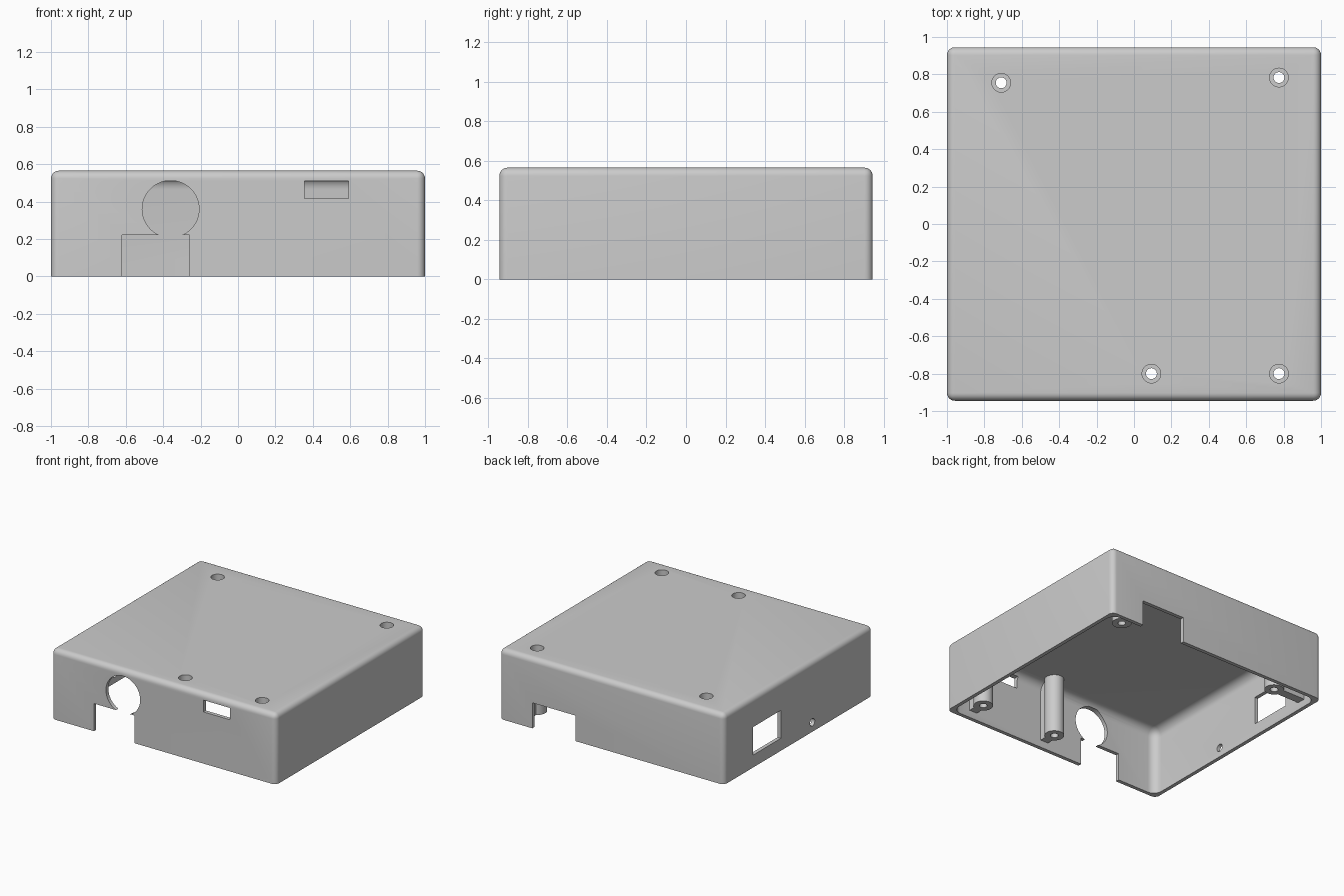
import bpy, bmesh, math
from mathutils import Matrix, Vector

cube = bpy.data.objects.get("Cube")
if cube:
    bpy.data.objects.remove(cube, do_unlink=True)

HX, HY, H = 1.0, 0.945, 0.565      # half width, half depth, height
WALL = 0.03

grey = bpy.data.materials.new("light_grey_plastic")
grey.use_nodes = True
color = (0.6, 0.6, 0.6, 1)
grey.diffuse_color = color
grey.node_tree.nodes["Principled BSDF"].inputs["Base Color"].default_value = color


def finish(bm, name):
    mesh = bpy.data.meshes.new(name)
    bmesh.ops.recalc_face_normals(bm, faces=bm.faces)
    bm.to_mesh(mesh)
    bm.free()
    mesh.materials.append(grey)
    obj = bpy.data.objects.new(name, mesh)
    bpy.context.collection.objects.link(obj)
    return obj


def box(name, x, y, z, radius=0):
    """Box from (min, max) ranges; radius rounds every edge except the bottom ones."""
    bm = bmesh.new()
    size = Vector([r[1] - r[0] for r in (x, y, z)])
    mid = Vector([(r[1] + r[0]) / 2 for r in (x, y, z)])
    bmesh.ops.create_cube(bm, size=1, matrix=Matrix.Translation(mid) @ Matrix.Diagonal(size).to_4x4())
    if radius:
        edges = [e for e in bm.edges if max(v.co.z for v in e.verts) > mid.z]
        bmesh.ops.bevel(bm, geom=edges, offset=radius, segments=6, profile=0.5, affect='EDGES')
    return finish(bm, name)


def cylinder(name, radius, start, end, sides=40):
    start, end = Vector(start), Vector(end)
    axis = end - start
    bm = bmesh.new()
    turn = axis.to_track_quat('Z', 'Y').to_matrix().to_4x4()
    bmesh.ops.create_cone(bm, cap_ends=True, segments=sides, radius1=radius, radius2=radius,
                          depth=axis.length, matrix=Matrix.Translation((start + end) / 2) @ turn)
    return finish(bm, name)


def combine(target, tool, operation):
    """Apply a boolean and remove the tool object."""
    mod = target.modifiers.new("boolean", 'BOOLEAN')
    mod.operation, mod.solver, mod.object = operation, 'EXACT', tool
    bpy.context.view_layer.objects.active = target
    bpy.ops.object.modifier_apply(modifier=mod.name)
    bpy.data.objects.remove(tool, do_unlink=True)


# Hollow shell, open at the bottom
case = box("case_cover", (-HX, HX), (-HY, HY), (0, H), 0.042)
ix, iy = HX - WALL, HY - WALL
combine(case, box("cavity", (-ix, ix), (-iy, iy), (-0.3, H - WALL), 0.07), 'DIFFERENCE')

# Screw posts, each with a rib to the wall it stands by
FOOT, RIB = 0.06, 0.035
posts = [(-0.71, 0.755, 'left'), (0.775, 0.783, 'back'),
         (0.093, -0.8, 'front'), (0.775, -0.8, 'front')]
reach = WALL / 2
for px, py, wall in posts:
    if wall == 'left':
        xs, ys = (-HX + reach, px), (py - RIB, py + RIB)
    else:
        xs = (px - RIB, px + RIB)
        ys = (py, HY - reach) if wall == 'back' else (-HY + reach, py)
    combine(case, box("rib", xs, ys, (FOOT, H - reach)), 'UNION')
    combine(case, cylinder("post", 0.072, (px, py, FOOT), (px, py, H - 0.012)), 'UNION')

# Screw holes with a deep wider bore from the top
for px, py, wall in posts:
    combine(case, cylinder("bore", 0.05, (px, py, 0.13), (px, py, 1)), 'DIFFERENCE')
    combine(case, cylinder("hole", 0.029, (px, py, -0.1), (px, py, 0.3)), 'DIFFERENCE')

# Wall openings
front, back, left = (-1.2, -0.9), (0.9, 1.2), (-1.2, -0.94)
openings = [
    box("front_notch", (-0.62, -0.26), front, (-0.1, 0.222)),
    cylinder("front_round", 0.152, (-0.36, -1.2, 0.36), (-0.36, -0.9, 0.36), 64),
    box("front_slot", (0.355, 0.59), front, (0.415, 0.51)),
    box("back_notch", (0.32, 0.705), back, (-0.1, 0.205)),
    box("side_window", left, (0.225, 0.578), (0.1, 0.325)),
    cylinder("side_hole", 0.03, (-1.2, -0.177, 0.076), (-0.94, -0.177, 0.076)),
]
for tool in openings:
    combine(case, tool, 'DIFFERENCE')

# Smooth fillets and round parts, crisp corners
bpy.ops.object.select_all(action='DESELECT')
case.select_set(True)
bpy.context.view_layer.objects.active = case
bpy.ops.object.shade_smooth_by_angle(angle=math.radians(30))
